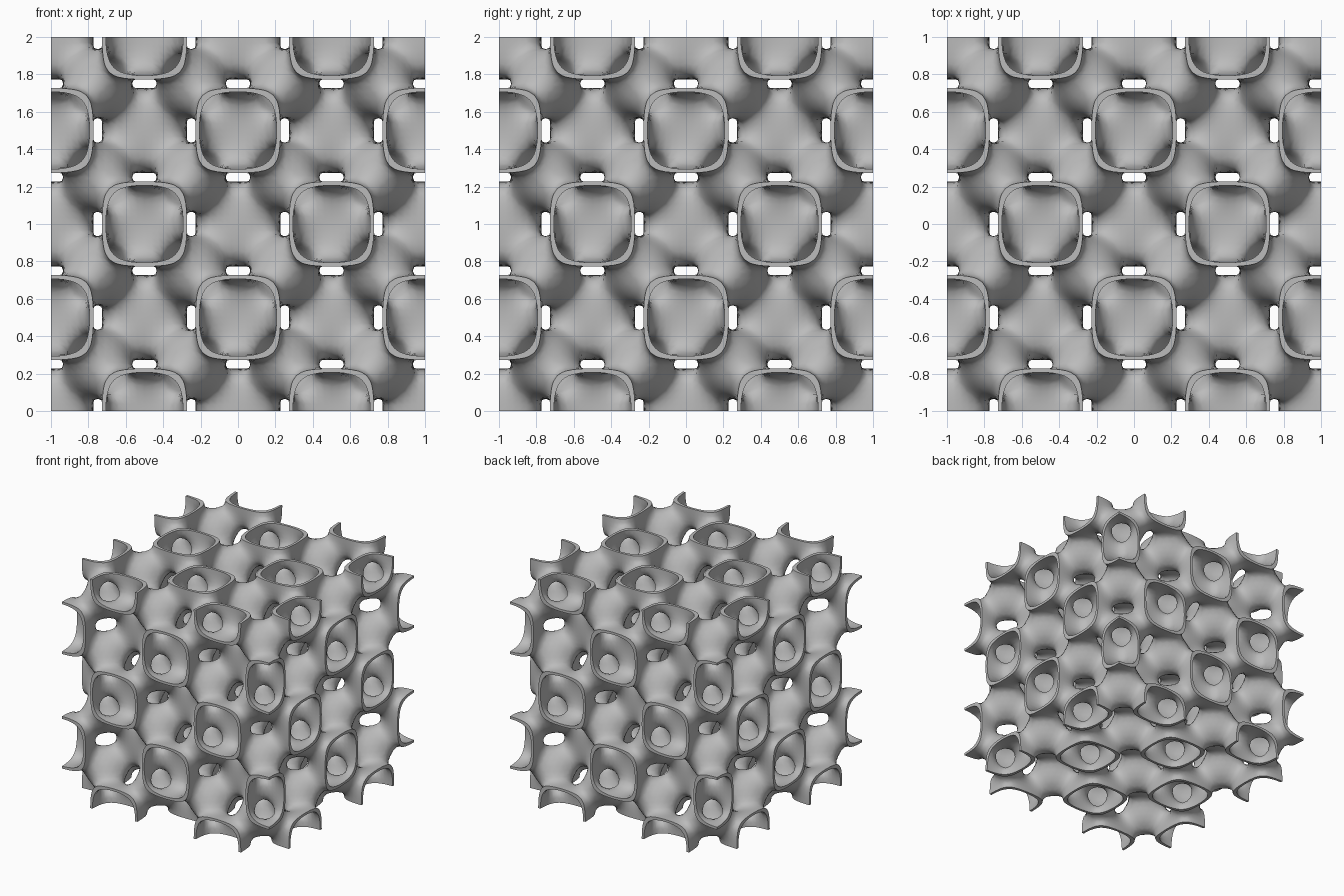
import bpy
import bmesh
import math
from itertools import product
from mathutils import Vector

old = bpy.data.objects.get("Cube")
if old:
    bpy.data.objects.remove(old)

STEPS = 56                 # grid cells along each side, two periods in all
SPAN = 4 * math.pi         # side length in phase units
H = SPAN / STEPS
LEVEL = 0.36               # half thickness of the wall, as a field level


def field(p):
    """Periodic field: positive around the face-centred sites."""
    a, b, c = (math.cos(v) for v in p)
    d, e, f = (math.cos(2 * v) for v in p)
    return 4 * a * b * c - (d * e + e * f + f * d)


def gradient(p):
    c = [math.cos(v) for v in p]
    s = [math.sin(v) for v in p]
    c2 = [math.cos(2 * v) for v in p]
    s2 = [math.sin(2 * v) for v in p]
    g = []
    for i in range(3):
        j, k = (i + 1) % 3, (i + 2) % 3
        g.append(-4 * s[i] * c[j] * c[k] + 2 * s2[i] * (c2[j] + c2[k]))
    return Vector(g)


def slide_to(p, level):
    """Move a point along the gradient until the field has this level."""
    p = p.copy()
    for _ in range(6):
        g = gradient(p)
        p += g * ((level - field(p)) / max(g.length_squared, 0.05))
    return p


def middle_sheet():
    """Quad net over the zero level; cells centred on the border lie on it."""
    n = STEPS + 2
    pos = [(i - 0.5) * H for i in range(n)]
    val = {q: field([pos[i] for i in q]) for q in product(range(n), repeat=3)}
    hits, quads = {}, []
    for q, v0 in val.items():
        for axis in range(3):
            r = list(q)
            r[axis] += 1
            v1 = val.get(tuple(r))
            if v1 is None or (v0 > 0) == (v1 > 0):
                continue
            point = Vector([pos[i] for i in q])
            point[axis] += H * v0 / (v0 - v1)
            ring = []
            for du, dv in ((0, 0), (1, 0), (1, 1), (0, 1)):
                cell = list(q)
                cell[(axis + 1) % 3] -= du
                cell[(axis + 2) % 3] -= dv
                if min(cell) >= 0 and max(cell) <= STEPS:
                    ring.append(tuple(cell))
                    hits.setdefault(tuple(cell), []).append(point)
            if len(ring) == 4:
                quads.append(ring if v1 > v0 else ring[::-1])
    points = {c: sum(h, Vector()) / len(h) for c, h in hits.items()}
    return points, quads


def to_model(p):
    q = p / (2 * math.pi)
    return Vector((q.x - 1, q.y - 1, q.z))


# Thick wall: an outer and an inner skin joined by flat rims at the cube faces
points, quads = middle_sheet()
bm = bmesh.new()
used = {c for ring in quads for c in ring}
outer = {c: bm.verts.new(to_model(slide_to(points[c], LEVEL))) for c in used}
inner = {c: bm.verts.new(to_model(slide_to(points[c], -LEVEL))) for c in used}
edges = set()
for ring in quads:
    bm.faces.new([outer[c] for c in ring])
    bm.faces.new([inner[c] for c in reversed(ring)])
    edges.update(zip(ring, ring[1:] + ring[:1]))
for a, b in edges:
    if (b, a) not in edges:
        bm.faces.new([outer[b], outer[a], inner[a], inner[b]])

mesh = bpy.data.meshes.new("lattice_wall")
bm.to_mesh(mesh)
bm.free()
lattice = bpy.data.objects.new("lattice_wall", mesh)
bpy.context.collection.objects.link(lattice)

# Plain grey
grey = bpy.data.materials.new("light_grey")
grey.use_nodes = True
colour = (0.5, 0.5, 0.5, 1)
grey.diffuse_color = colour
grey.node_tree.nodes["Principled BSDF"].inputs["Base Color"].default_value = colour
mesh.materials.append(grey)

# Smooth skins with crisp rims
bpy.ops.object.select_all(action="DESELECT")
lattice.select_set(True)
bpy.context.view_layer.objects.active = lattice
bpy.ops.object.shade_smooth_by_angle(angle=math.radians(40))
